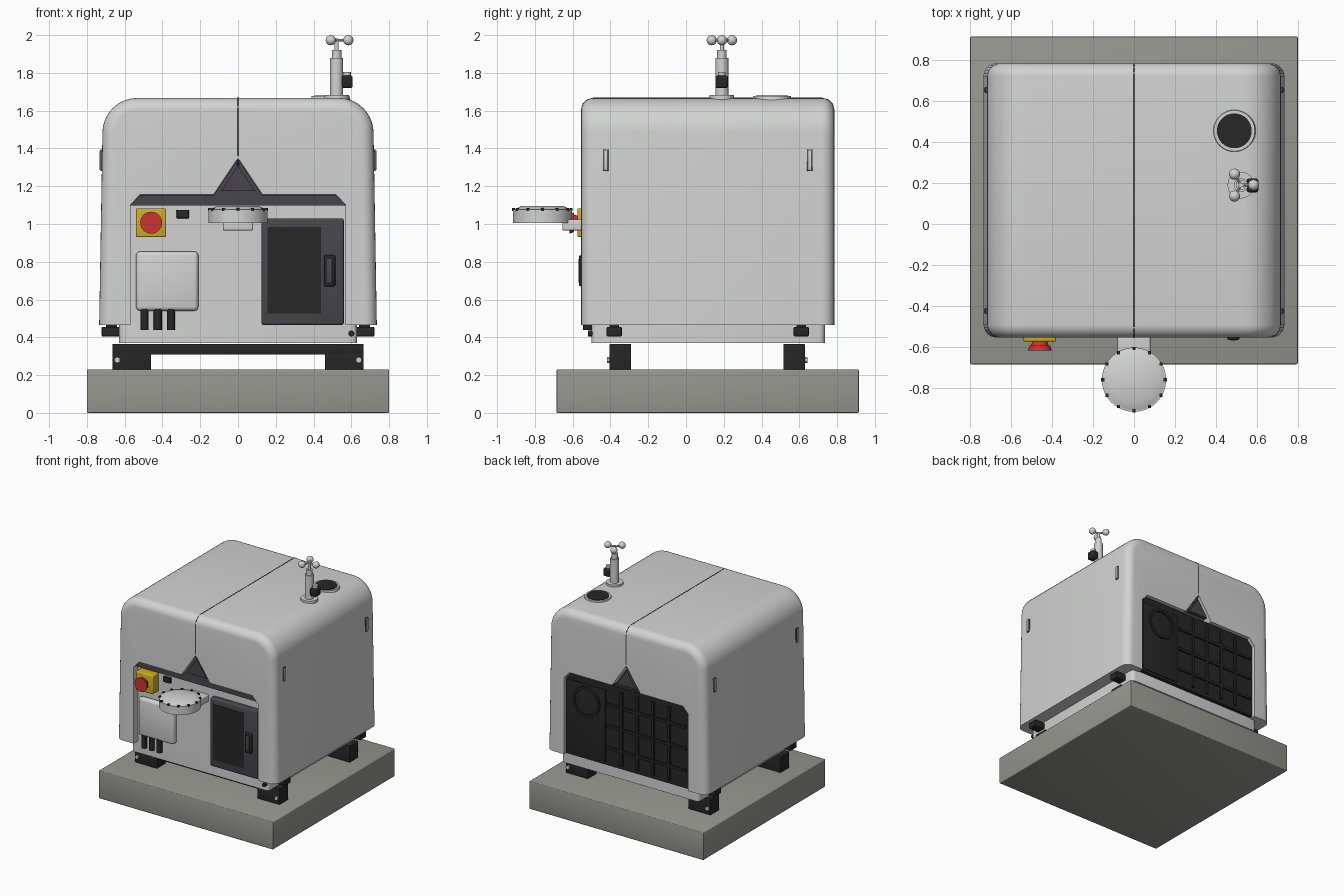
import bpy, bmesh, math
from mathutils import Matrix, Vector

cube = bpy.data.objects.get("Cube")
if cube:
    bpy.data.objects.remove(cube)


def material(name, rgb):
    m = bpy.data.materials.new(name)
    m.use_nodes = True
    m.diffuse_color = (*rgb, 1)
    m.node_tree.nodes["Principled BSDF"].inputs["Base Color"].default_value = (*rgb, 1)
    return m


WHITE = material("light grey", (0.64, 0.65, 0.64))
CONCRETE = material("concrete", (0.31, 0.31, 0.28))
BLACK = material("black", (0.02, 0.02, 0.02))
DARK = material("dark slate", (0.065, 0.062, 0.075))
RED = material("red", (0.6, 0.035, 0.03))
YELLOW = material("yellow", (0.62, 0.42, 0.02))
parts = []


def add(name, bm, mat):
    bmesh.ops.recalc_face_normals(bm, faces=bm.faces)
    me = bpy.data.meshes.new(name)
    bm.to_mesh(me)
    bm.free()
    me.materials.append(mat)
    ob = bpy.data.objects.new(name, me)
    bpy.context.collection.objects.link(ob)
    parts.append(ob)
    return ob


def round_edges(bm, edges, width, segments=3):
    bmesh.ops.bevel(bm, geom=list(edges), offset=width, segments=segments,
                    profile=0.5, affect='EDGES', clamp_overlap=True)


def box_mesh(x, y, z):
    bm = bmesh.new()
    bmesh.ops.create_cube(bm, size=1)
    for v in bm.verts:
        v.co = [r[0] if c < 0 else r[1] for c, r in zip(v.co, (x, y, z))]
    return bm


def box(name, x, y, z, mat, bevel=0, axis=None):
    """Box from ranges; bevels all edges, or only those along one axis."""
    bm = box_mesh(x, y, z)
    if bevel:
        edges = [e for e in bm.edges if axis is None or
                 abs((e.verts[0].co - e.verts[1].co).normalized()[axis]) > 0.9]
        round_edges(bm, edges, bevel)
    return add(name, bm, mat)


def cylinder(name, start, axis, length, r1, mat, r2=None, sides=32):
    bm = bmesh.new()
    bmesh.ops.create_cone(bm, cap_ends=True, segments=sides, radius1=r1,
                          radius2=r1 if r2 is None else r2, depth=length)
    d = Vector(axis).normalized()
    rot = d.to_track_quat('Z', 'Y').to_matrix().to_4x4()
    bm.transform(Matrix.Translation(Vector(start) + d * length / 2) @ rot)
    return add(name, bm, mat)


def prism(name, points, y0, y1, mat):
    bm = bmesh.new()
    face = bm.faces.new([bm.verts.new((x, y0, z)) for x, z in points])
    out = bmesh.ops.extrude_face_region(bm, geom=[face])
    for v in out["geom"]:
        if isinstance(v, bmesh.types.BMVert):
            v.co.y = y1
    return add(name, bm, mat)


def ring(name, centre, axis, radius, thick, mat):
    """Flat-sectioned ring swept round a circle."""
    bm = bmesh.new()
    a, b = Vector((radius, 0, -thick)), Vector((radius, 0, thick))
    c, d = Vector((radius - 2 * thick, 0, thick)), Vector((radius - 2 * thick, 0, -thick))
    vs = [bm.verts.new(p) for p in (a, b, c, d)]
    es = [bm.edges.new((vs[i], vs[(i + 1) % 4])) for i in range(4)]
    bmesh.ops.spin(bm, geom=vs + es, cent=(0, 0, 0), axis=(0, 0, 1),
                   angle=math.tau, steps=32, use_duplicate=False)
    bmesh.ops.remove_doubles(bm, verts=bm.verts, dist=0.0001)
    rot = Vector(axis).to_track_quat('Z', 'Y').to_matrix().to_4x4()
    bm.transform(Matrix.Translation(centre) @ rot)
    return add(name, bm, mat)


def opening(inset=0, low=0.3):
    half = [(0.57, low), (0.57, 1.1), (0.52, 1.155), (0.13, 1.155)]
    half = [(x - inset, z - inset if z > 1.1 else z) for x, z in half]
    return half + [(0, 1.35 - inset)] + [(-x, z) for x, z in reversed(half)]


# Concrete plinth
box("plinth", (-0.8, 0.8), (-0.685, 0.915), (0, 0.23), CONCRETE, 0.006)

# Rounded outer cover, tapered, with an opening through front and back
bm = box_mesh((-0.735, 0.735), (-0.555, 0.785), (0.465, 1.667))
for v in bm.verts:
    if v.co.z > 1:
        v.co.x *= 0.972
round_edges(bm, [e for e in bm.edges if all(v.co.z > 1 for v in e.verts)
                 and abs(e.verts[0].co.y - e.verts[1].co.y) > 1], 0.18, 10)
rims = [e for e in bm.edges if abs(e.verts[0].co.y - e.verts[1].co.y) < 0.001
        and not all(v.co.z < 0.5 for v in e.verts)]
round_edges(bm, rims, 0.065, 6)
cover = add("outer_cover", bm, WHITE)
cutter = prism("opening_cutter", opening(), -1, 1, WHITE)
mod = cover.modifiers.new("opening", 'BOOLEAN')
mod.object, mod.operation, mod.solver = cutter, 'DIFFERENCE', 'EXACT'
bpy.context.view_layer.update()
cut = bpy.data.meshes.new_from_object(cover.evaluated_get(bpy.context.evaluated_depsgraph_get()))
cover.modifiers.clear()
cover.data = cut
parts.remove(cutter)
bpy.data.objects.remove(cutter)

# Seam over the cover
box("cover_seam", (-0.004, 0.004), (-0.5565, 0.7865), (1.3, 1.6685), DARK, 0.065, 0)

# Inner body and dark lining of the opening
box("body_base", (-0.63, 0.63), (-0.5, 0.735), (0.37, 0.475), WHITE, 0.03, 2)
box("front_panel", (-0.568, 0.568), (-0.5, 0.6), (0.42, 1.1), WHITE)
prism("opening_lining", opening(0, 1.0), -0.49, 0.72, DARK)
prism("front_hood", [(x, z) for x, z in opening(0.002, 1.098)], -0.525, -0.45, DARK)
for name, y in (("front_peak", -0.54), ("rear_peak", 0.75)):
    prism(name, [(-0.09, 1.175), (0.09, 1.175), (0, 1.31)], y, y + 0.03, DARK)

# Rear service panel with ribs and round cap
prism("rear_panel", [(-0.565, 0.47), (0.565, 0.47), (0.565, 1.09), (0.515, 1.145),
                     (-0.515, 1.145), (-0.565, 1.09)], 0.6, 0.765, BLACK)
box("rear_side_plate", (0.2, 0.55), (0.76, 0.773), (0.49, 1.09), BLACK, 0.004)
ring("rear_cap_ring", (0.37, 0.775, 0.95), (0, 1, 0), 0.125, 0.01, BLACK)
for i in range(4):
    x = 0.05 - 0.145 * i
    box("rear_upright_rib", (x - 0.011, x + 0.011), (0.76, 0.782), (0.5, 1.11), BLACK)
for z in (0.62, 0.8, 0.98):
    box("rear_cross_rib", (-0.54, 0.19), (0.76, 0.78), (z - 0.011, z + 0.011), BLACK)

# Front door with window and handle
box("door", (0.125, 0.56), (-0.548, -0.49), (0.465, 1.03), DARK, 0.012)
box("door_window", (0.155, 0.44), (-0.551, -0.54), (0.525, 0.985), BLACK)
box("door_handle", (0.455, 0.515), (-0.566, -0.54), (0.67, 0.835), BLACK, 0.008)
box("door_handle_grip", (0.47, 0.5), (-0.57, -0.56), (0.69, 0.815), DARK, 0.003)

# Emergency stop
box("stop_plate", (-0.54, -0.38), (-0.575, -0.49), (0.93, 1.083), YELLOW, 0.008)
cylinder("stop_neck", (-0.46, -0.57, 1.007), (0, -1, 0), 0.03, 0.035, RED, 0.045)
cylinder("stop_button", (-0.46, -0.593, 1.007), (0, -1, 0), 0.025, 0.05, RED, 0.058)

# Connection box, cables and small fittings
box("connection_box", (-0.54, -0.21), (-0.545, -0.49), (0.54, 0.855), WHITE, 0.022)
for x in (-0.495, -0.425, -0.355):
    cylinder("cable_gland", (x, -0.523, 0.44), (0, 0, 1), 0.11, 0.022, BLACK, sides=16)
box("front_socket", (-0.325, -0.26), (-0.52, -0.49), (1.03, 1.075), BLACK, 0.004)
cylinder("front_lock", (0.6, -0.49, 0.42), (0, -1, 0), 0.03, 0.016, BLACK, sides=16)

# Round receiver on a front bracket
box("receiver_bracket", (-0.08, 0.08), (-0.655, -0.49), (0.965, 1.025), WHITE, 0.01)
cylinder("receiver_disc", (0, -0.76, 1.005), (0, 0, 1), 0.072, 0.157, WHITE, sides=48)
cylinder("receiver_dome", (0, -0.76, 1.077), (0, 0, 1), 0.018, 0.15, WHITE, 0.11, 48)
for i in range(12):
    a = math.tau * i / 12
    x, y = 0.152 * math.cos(a), -0.76 + 0.152 * math.sin(a)
    box("receiver_clip", (x - 0.008, x + 0.008), (y - 0.008, y + 0.008), (1.07, 1.085), BLACK)

# Feet, cross beams, bolts, latches and side lifting slots
for y0, y1 in ((-0.405, -0.29), (0.515, 0.63)):
    box("cross_beam", (-0.665, 0.665), (y0, y1), (0.308, 0.365), BLACK, 0.005)
    outer = -1 if y0 < 0 else 1
    for s in (-1, 1):
        box("foot", sorted((0.46 * s, 0.665 * s)), (y0, y1), (0.228, 0.345), BLACK, 0.005)
        yb = y0 if outer < 0 else y1
        cylinder("foot_bolt", (0.64 * s, yb, 0.28), (0, outer, 0), 0.012, 0.017, WHITE, sides=6)
for s in (-1, 1):
    for y in (-0.38, 0.61):
        box("side_latch", sorted((0.6 * s, 0.722 * s)), (y - 0.04, y + 0.04),
            (0.405, 0.455), BLACK, 0.006)
        box("latch_mount", sorted((0.64 * s, 0.7 * s)), (y - 0.025, y + 0.025),
            (0.45, 0.47), BLACK)
    for y in (-0.425, 0.655):
        box("lifting_slot_rim", sorted((0.7 * s, 0.729 * s)), (y - 0.015, y + 0.015),
            (1.28, 1.395), DARK, 0.004)
        box("lifting_slot", sorted((0.7 * s, 0.733 * s)), (y - 0.011, y + 0.011),
            (1.285, 1.39), WHITE, 0.004)

# Roof vent
cylinder("vent_flange", (0.49, 0.455, 1.655), (0, 0, 1), 0.022, 0.105, WHITE, 0.1, 48)
cylinder("vent_grille", (0.49, 0.455, 1.67), (0, 0, 1), 0.011, 0.085, BLACK, sides=48)

# Wind sensor mast
mx, my = 0.522, 0.19
cylinder("mast_base", (mx, my, 1.66), (0, 0, 1), 0.024, 0.065, WHITE)
cylinder("mast_tube", (mx, my, 1.68), (0, 0, 1), 0.2, 0.034, WHITE)
cylinder("mast_neck", (mx, my, 1.875), (0, 0, 1), 0.047, 0.025, WHITE)
cylinder("mast_spindle", (mx, my, 1.92), (0, 0, 1), 0.062, 0.011, WHITE, sides=16)
box("mast_sensor", (0.55, 0.607), (0.155, 0.222), (1.72, 1.785), BLACK, 0.01)
cylinder("mast_sensor_cap", (0.577, my, 1.78), (0, 0, 1), 0.025, 0.02, WHITE, sides=16)
for i in range(3):
    a = math.tau * i / 3
    d = Vector((math.cos(a), math.sin(a), 0))
    hub = Vector((mx, my, 1.973))
    cylinder("wind_arm", hub, d, 0.06, 0.007, WHITE, sides=10)
    bm = bmesh.new()
    bmesh.ops.create_uvsphere(bm, u_segments=20, v_segments=12, radius=0.027)
    bm.transform(Matrix.Translation(hub + d * 0.062))
    add("wind_cup", bm, WHITE)

# Smooth shading with sharp edges kept
bpy.ops.object.select_all(action='DESELECT')
for ob in parts:
    ob.select_set(True)
bpy.context.view_layer.objects.active = cover
bpy.ops.object.shade_smooth_by_angle(angle=math.radians(35))
